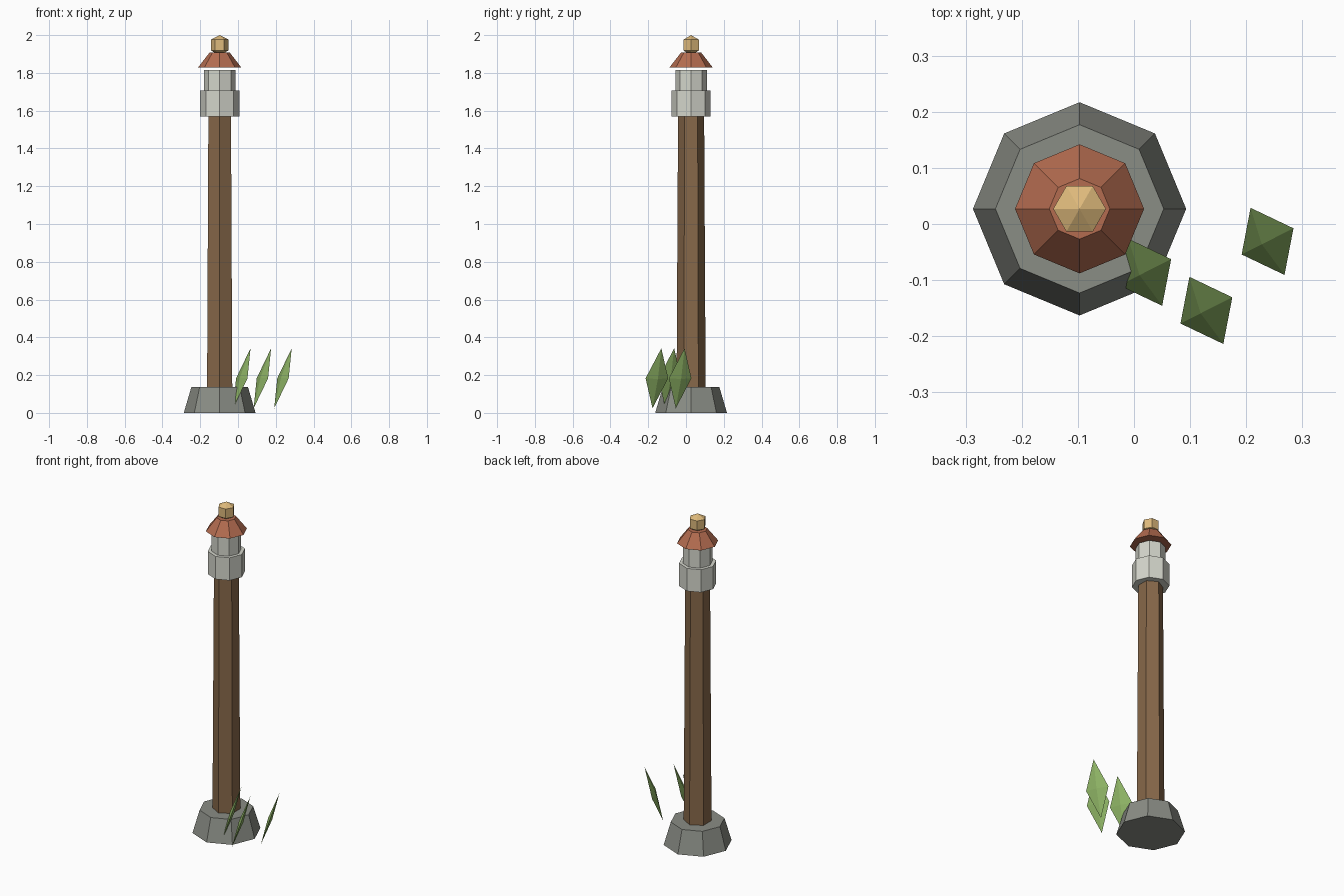
import bpy
import bmesh
from math import cos, sin, pi
from mathutils import Matrix, Vector

if "Cube" in bpy.data.objects:
    bpy.data.objects.remove(bpy.data.objects["Cube"], do_unlink=True)


def make_material(name, rgb):
    mat = bpy.data.materials.new(name)
    mat.use_nodes = True
    colour = (*rgb, 1.0)
    mat.diffuse_color = colour
    bsdf = mat.node_tree.nodes["Principled BSDF"]
    bsdf.inputs["Base Color"].default_value = colour
    return mat


def lathe(name, mat, sides, profile, start=0.0, matrix=Matrix()):
    """Closed faceted solid through (radius, height) rings."""
    bm = bmesh.new()
    rings = []
    for radius, z in profile:
        angles = [start + 2 * pi * i / sides for i in range(sides)]
        rings.append([bm.verts.new((radius * cos(a), radius * sin(a), z)) for a in angles])
    for low, high in zip(rings, rings[1:]):
        for i in range(sides):
            j = (i + 1) % sides
            bm.faces.new((low[i], low[j], high[j], high[i]))
    # Flat caps; pointed ends collapse to a single vertex
    if profile[0][0] > 0:
        bm.faces.new(rings[0][::-1])
    if profile[-1][0] > 0:
        bm.faces.new(rings[-1])
    bmesh.ops.remove_doubles(bm, verts=bm.verts[:], dist=0.00001)
    bmesh.ops.transform(bm, matrix=matrix, verts=bm.verts[:])
    bmesh.ops.recalc_face_normals(bm, faces=bm.faces[:])
    mesh = bpy.data.meshes.new(name)
    bm.to_mesh(mesh)
    bm.free()
    mesh.materials.append(mat)
    obj = bpy.data.objects.new(name, mesh)
    bpy.context.collection.objects.link(obj)
    return obj


stone = make_material("grey stone", (0.254, 0.266, 0.235))
wood = make_material("brown wood", (0.242, 0.138, 0.067))
plaster = make_material("pale grey", (0.66, 0.67, 0.60))
clay = make_material("red clay", (0.456, 0.150, 0.08))
gold = make_material("soft gold", (0.73, 0.49, 0.20))
green = make_material("leaf green", (0.27, 0.45, 0.13))

# Post, stacked on one axis
axis = Matrix.Translation((-0.097, 0.027, 0))
lathe("stone_base", stone, 8, [(0.19, 0), (0.15, 0.136)], matrix=axis)
lathe("wooden_post", wood, 6, [(0.077, 0.13), (0.069, 1.58)], pi / 2, axis)
lathe("collar", plaster, 8, [(0.104, 1.568), (0.104, 1.706)], matrix=axis)
lathe("lantern_body", plaster, 8, [(0.083, 1.70), (0.083, 1.814)], matrix=axis)
lathe("lantern_roof", clay, 8, [(0.115, 1.828), (0.054, 1.907)], matrix=axis)
lathe("finial", gold, 6, [(0, 1.892), (0.047, 1.919), (0.047, 1.976), (0, 2.0)], matrix=axis)

# Leaning leaf blades
lean = Matrix.Rotation(0.468, 4, "Z") @ Matrix.Rotation(0.315, 4, "Y")
flatten = Matrix.Diagonal(Vector((0.18, 1, 1, 1)))
for number, (x, y) in enumerate([(0.02, -0.086), (0.129, -0.154), (0.238, -0.031)], 1):
    place = Matrix.Translation((x, y, 0.183)) @ lean @ flatten
    lathe(f"leaf_blade_{number}", green, 4, [(0, -0.167), (0.067, 0), (0, 0.167)], matrix=place)
